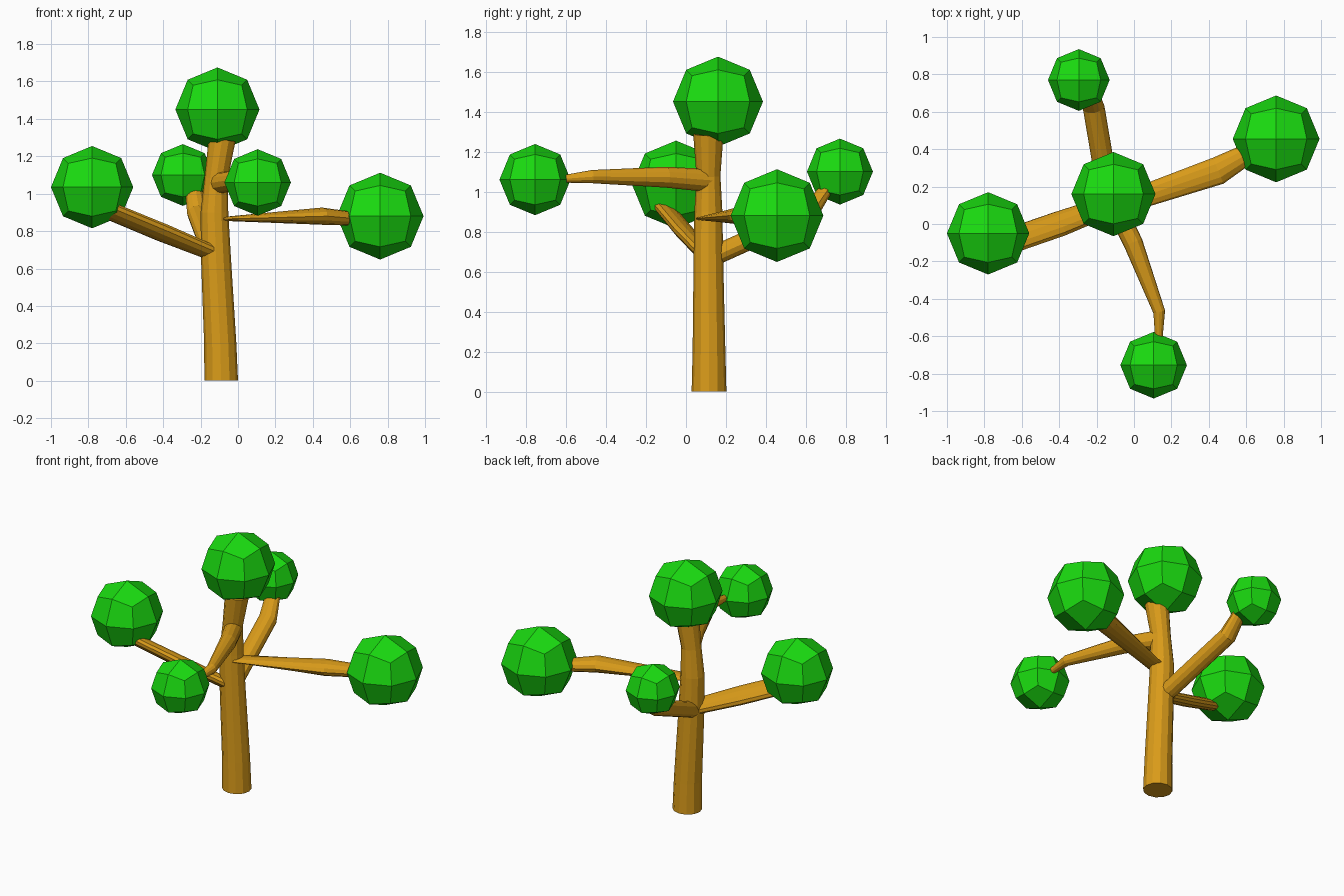
import bpy, bmesh
from math import cos, sin, pi, radians
from mathutils import Vector

if "Cube" in bpy.data.objects:
    bpy.data.objects.remove(bpy.data.objects["Cube"])

SIDES = 12


def material(name, rgb):
    m = bpy.data.materials.new(name)
    m.diffuse_color = (*rgb, 1)
    m.use_nodes = True
    m.node_tree.nodes["Principled BSDF"].inputs["Base Color"].default_value = m.diffuse_color
    return m


BARK = material("bark", (0.70, 0.33, 0.01))
LEAF = material("leaf", (0.01, 0.70, 0.005))


def finish(name, bm, mat):
    bmesh.ops.recalc_face_normals(bm, faces=bm.faces)
    me = bpy.data.meshes.new(name)
    bm.to_mesh(me)
    bm.free()
    me.materials.append(mat)
    ob = bpy.data.objects.new(name, me)
    bpy.context.collection.objects.link(ob)
    return ob


def limb(name, stations, roll=0, ref=(0, 0, 1), flat_ends=False):
    """Loft elliptical rings; each station is x, y, z, half width, half height."""
    bm = bmesh.new()
    pts = [Vector(s[:3]) for s in stations]
    rings = []
    for i, (p, s) in enumerate(zip(pts, stations)):
        t = (pts[min(i + 1, len(pts) - 1)] - pts[max(i - 1, 0)]).normalized()
        if flat_ends and i == 0:
            t = Vector((0, 0, 1))
        side = t.cross(Vector(ref)).normalized()
        up = side.cross(t)
        c, n = cos(radians(roll)), sin(radians(roll))
        side, up = side * c + up * n, up * c - side * n
        rings.append([bm.verts.new(p + side * s[3] * cos(2 * pi * k / SIDES)
                                   + up * s[4] * sin(2 * pi * k / SIDES))
                      for k in range(SIDES)])
    for a, b in zip(rings, rings[1:]):
        for k in range(SIDES):
            j = (k + 1) % SIDES
            bm.faces.new((a[k], a[j], b[j], b[k]))
    bm.faces.new(rings[0])
    bm.faces.new(rings[-1])
    return finish(name, bm, BARK)


def foliage(name, centre, r):
    """Cube split 2x2 per side and pushed out to a ball."""
    bm = bmesh.new()
    bmesh.ops.create_cube(bm, size=2)
    bmesh.ops.subdivide_edges(bm, edges=bm.edges[:], cuts=1, use_grid_fill=True)
    for v in bm.verts:
        v.co = v.co.normalized() * r + Vector(centre)
    return finish(name, bm, LEAF)


# Trunk
limb("trunk", [(-0.09, 0.115, 0, 0.09, 0.087),
               (-0.095, 0.115, 0.2, 0.086, 0.082),
               (-0.118, 0.112, 0.66, 0.08, 0.074),
               (-0.126, 0.112, 0.90, 0.074, 0.07),
               (-0.117, 0.112, 1.08, 0.062, 0.06),
               (-0.085, 0.112, 1.29, 0.072, 0.076)],
     ref=(0, 1, 0), flat_ends=True)

# Branches
limb("left_branch", [(-0.13, 0.10, 0.68, 0.06, 0.035),
                     (-0.40, 0.00, 0.79, 0.075, 0.038),
                     (-0.69, -0.10, 0.91, 0.075, 0.035)], roll=-24)
limb("right_branch", [(-0.09, 0.10, 0.865, 0.055, 0.010),
                      (0.45, 0.285, 0.880, 0.075, 0.046),
                      (0.66, 0.405, 0.862, 0.048, 0.034)])
limb("front_branch", [(-0.115, 0.12, 1.055, 0.055, 0.058),
                      (-0.005, -0.10, 1.072, 0.052, 0.052),
                      (0.135, -0.47, 1.075, 0.032, 0.033),
                      (0.132, -0.66, 1.06, 0.016, 0.014)])
limb("back_branch", [(-0.13, 0.12, 0.67, 0.058, 0.05),
                     (-0.215, 0.62, 0.895, 0.058, 0.05),
                     (-0.24, 0.72, 1.04, 0.045, 0.03)])

# Foliage balls
for name, centre, r in [("top_foliage", (-0.11, 0.16, 1.45), 0.225),
                        ("left_foliage", (-0.78, -0.05, 1.035), 0.22),
                        ("right_foliage", (0.76, 0.455, 0.88), 0.232),
                        ("back_foliage", (-0.295, 0.77, 1.10), 0.165),
                        ("front_foliage", (0.105, -0.755, 1.06), 0.178)]:
    foliage(name, centre, r)
